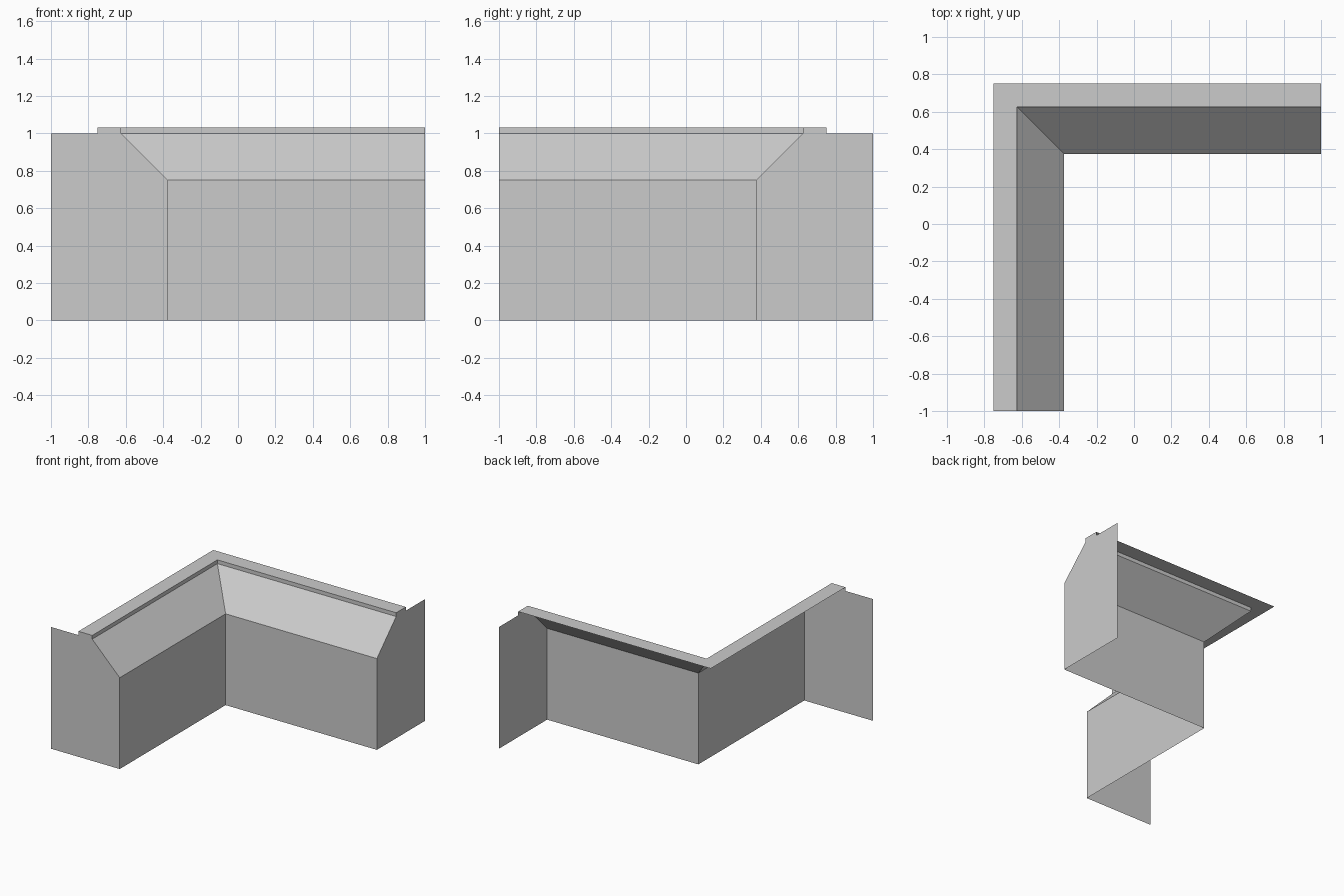
import bpy

cube = bpy.data.objects.get("Cube")
if cube:
    bpy.data.objects.remove(cube, do_unlink=True)

grey = bpy.data.materials.new("plain_grey")
grey.use_nodes = True
colour = (0.6, 0.6, 0.6, 1)
grey.diffuse_color = colour
grey.node_tree.nodes["Principled BSDF"].inputs["Base Color"].default_value = colour


def add_sheet(name, verts, faces):
    mesh = bpy.data.meshes.new(name)
    mesh.from_pydata(verts, [], faces)
    mesh.materials.append(grey)
    obj = bpy.data.objects.new(name, mesh)
    bpy.context.collection.objects.link(obj)
    return obj


def corner_path(offset, z):
    """L-shaped path, mitred at the inner corner."""
    return [(-offset, -1, z), (-offset, offset, z), (1, offset, z)]


def add_strip(name, low, high):
    """Mitred band between two profile points (offset, height)."""
    verts = corner_path(*low) + corner_path(*high)
    add_sheet(name, verts, [(0, 1, 4, 3), (1, 2, 5, 4)])


# Profile from the foot of the wall to the outer edge of the ledge
LIP = 1.031
profile = [(0.375, 0), (0.375, 0.75), (0.625, 1), (0.625, LIP), (0.75, LIP)]
names = ["lower_wall", "sloped_wall", "lip_riser", "top_ledge"]
for name, low, high in zip(names, profile, profile[1:]):
    add_strip(name, low, high)

# Flat end caps follow the profile and extend out to the back
outline = [(1, 0)] + profile + [(0.75, 1), (1, 1)]
order = list(range(len(outline)))
add_sheet("front_end_cap", [(-o, -1, z) for o, z in outline], [order])
add_sheet("side_end_cap", [(1, o, z) for o, z in outline], [order[::-1]])
